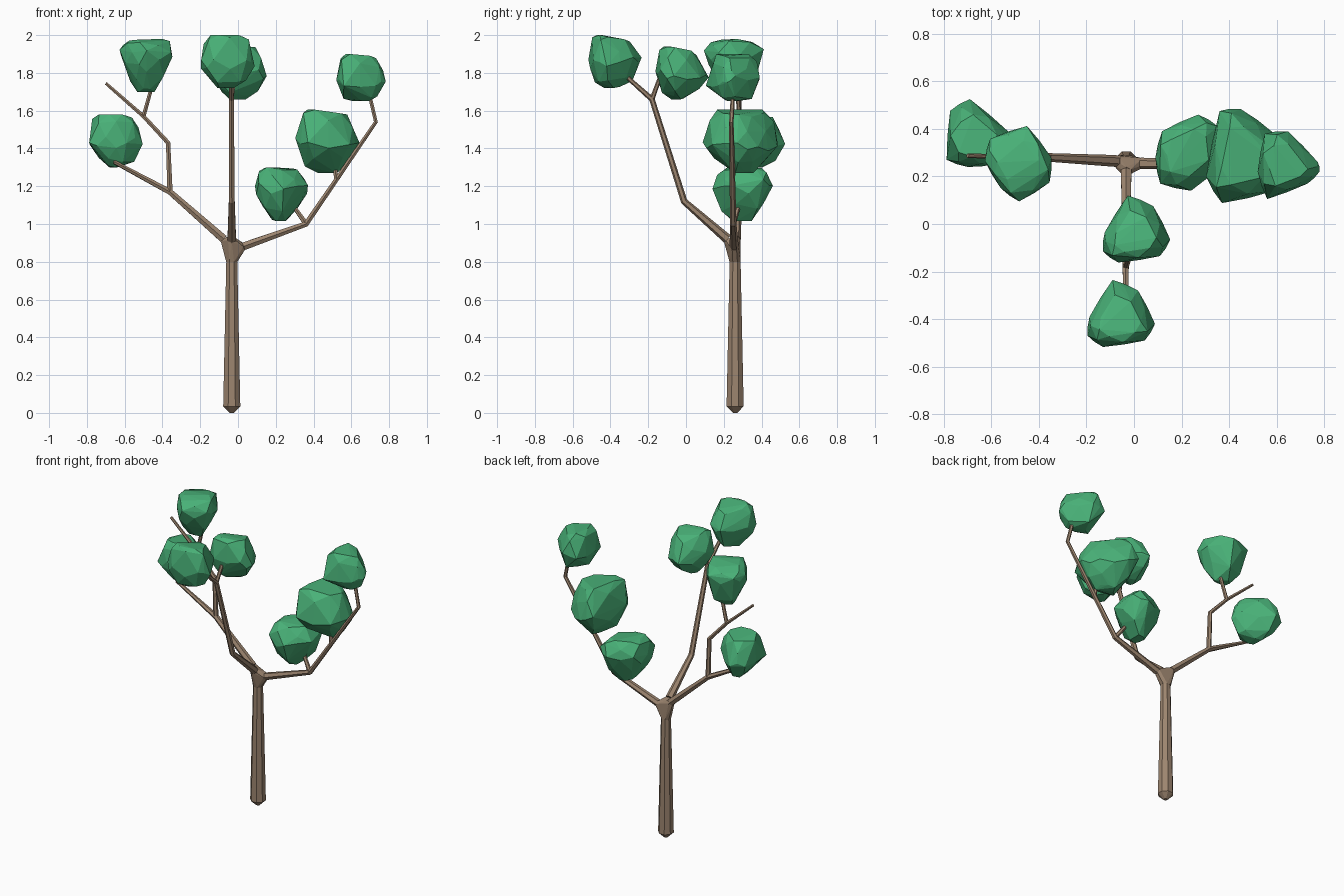
import bpy, bmesh, math, random
from mathutils import Vector

random.seed(4)
cube = bpy.data.objects.get("Cube")
if cube:
    bpy.data.objects.remove(cube, do_unlink=True)


def material(name, rgb):
    mat = bpy.data.materials.new(name)
    mat.use_nodes = True
    colour = (*rgb, 1.0)
    mat.diffuse_color = colour
    mat.node_tree.nodes["Principled BSDF"].inputs["Base Color"].default_value = colour
    return mat


bark = material("bark brown", (0.335, 0.235, 0.16))
leaf = material("leaf green", (0.066, 0.44, 0.187))


def finish(name, bm, mat):
    bmesh.ops.recalc_face_normals(bm, faces=bm.faces)
    mesh = bpy.data.meshes.new(name)
    bm.to_mesh(mesh)
    bm.free()
    mesh.materials.append(mat)
    obj = bpy.data.objects.new(name, mesh)
    bpy.context.collection.objects.link(obj)
    return obj


def hull(name, points, mat):
    bm = bmesh.new()
    for p in points:
        bm.verts.new(p)
    result = bmesh.ops.convex_hull(bm, input=bm.verts)
    spare = {v for v in result["geom_interior"] + result["geom_unused"]
             if isinstance(v, bmesh.types.BMVert) and not v.link_faces}
    bmesh.ops.delete(bm, geom=list(spare), context="VERTS")
    return finish(name, bm, mat)


def ring(centre, direction, radius, sides):
    """Points of a regular polygon facing along a direction."""
    turn = Vector((0, 0, 1)).rotation_difference(direction)
    angles = [math.tau * (i + 0.5) / sides for i in range(sides)]
    return [centre + turn @ Vector((radius * math.cos(a), radius * math.sin(a), 0))
            for a in angles]


def limb(name, path, sides=6):
    """Tapered faceted tube through (x, y, z, radius) stations."""
    pts = [Vector(p[:3]) for p in path]
    bm = bmesh.new()
    rings = []
    for i, (p, station) in enumerate(zip(pts, path)):
        before = (p - pts[i - 1]).normalized() if i else Vector()
        after = (pts[i + 1] - p).normalized() if i + 1 < len(pts) else Vector()
        corners = ring(p, (before + after).normalized(), station[3], sides)
        rings.append([bm.verts.new(c) for c in corners])
    for low, high in zip(rings, rings[1:]):
        for i in range(sides):
            j = (i + 1) % sides
            bm.faces.new((low[i], low[j], high[j], high[i]))
    bm.faces.new(rings[0])
    bm.faces.new(rings[-1])
    return finish(name, bm, bark)


def crown(name, bottom, waist, top, slope, outline):
    """Faceted leaf clump from its plan outline, three heights and top slope."""
    corners = [Vector((x, y, 0)) for x, y in outline]
    middle = sum(corners, Vector()) / len(corners)
    mids = [(a + b) / 2 for a, b in zip(corners, corners[1:] + corners[:1])]
    up, down = top - waist, waist - bottom
    tilt = Vector((*slope, 0))
    layers = [(mids, 0.35, bottom, 0.03), (corners, 0.7, waist - 0.62 * down, 0.03),
              (mids, 1.03, waist - 0.15 * down, 0.03), (corners, 1.0, waist, 0.03),
              (mids, 0.93, waist + 0.6 * up, 0.02), (corners, 0.62, top, 0.02)]
    points = []
    for loop, scale, height, wobble in layers:
        for k, p in enumerate(loop):
            offset = (p - middle) * scale
            shift = random.uniform(-wobble, wobble)
            if height in (top, bottom):
                shift = 0 if k % 3 == 0 else math.copysign(abs(shift), waist - height)
            if height > waist:
                shift += tilt.dot(offset)
            q = middle + offset
            q.z = min(top, height + shift)
            points.append(q)
    return hull(name, points, leaf)


# Trunk with a pointed foot
tx, ty = -0.033, 0.26
limb("trunk", [(tx, ty, 0, 0.012), (tx, ty, 0.035, 0.049), (tx, ty, 0.82, 0.031)], 8)

# Flared fork joining the trunk to three boughs
starts = [Vector((-0.075, 0.265, 0.92)), Vector((0.03, 0.255, 0.882)),
          Vector((tx, 0.22, 0.92))]
node = Vector((tx, ty, 0.86))
collar = ring(Vector((tx, ty, 0.8)), Vector((0, 0, 1)), 0.032, 8)
for s in starts:
    collar += ring(s, (s - node).normalized(), 0.023, 6)
hull("fork", collar, bark)

# Boughs and twigs
left_elbow = (0.36, 0.25, 1.0)
right_elbow = (-0.36, 0.28, 1.17)
right_knot = (-0.5, 0.282, 1.57)
front_knot = (-0.035, -0.18, 1.66)
limbs = {
    "right_bough": [(*starts[0], 0.025), (*right_elbow, 0.018),
                    (-0.65, 0.285, 1.325, 0.012), (-0.655, 0.33, 1.4, 0.011)],
    "right_upper_branch": [(*right_elbow, 0.016), (-0.37, 0.28, 1.43, 0.014),
                           (*right_knot, 0.012), (-0.7, 0.287, 1.745, 0.009)],
    "right_twig": [(*right_knot, 0.012), (-0.45, 0.27, 1.75, 0.011)],
    "left_bough": [(*starts[1], 0.024), (*left_elbow, 0.017),
                   (0.73, 0.24, 1.54, 0.012), (0.69, 0.25, 1.71, 0.011)],
    "left_low_twig": [(*left_elbow, 0.015), (0.29, 0.28, 1.1, 0.011)],
    "left_middle_twig": [(0.52, 0.245, 1.235, 0.013), (0.51, 0.26, 1.34, 0.011)],
    "front_bough": [(*starts[2], 0.026), (tx, -0.01, 1.12, 0.018),
                    (*front_knot, 0.015), (-0.035, -0.32, 1.785, 0.011)],
    "front_twig": [(*front_knot, 0.013), (-0.02, -0.14, 1.77, 0.011)],
}
for name, path in limbs.items():
    limb(name, path)

# Leaf clumps: the two front ones share an outline
front_outline = [(-0.195, -0.47), (-0.187, -0.39), (-0.09, -0.235), (0.017, -0.28),
                 (0.088, -0.42), (0.045, -0.49), (-0.13, -0.517)]
crown("front_crown", 1.72, 1.86, 2.0, (0, -0.3), front_outline)
crown("middle_crown", 1.66, 1.8, 1.94, (0, -0.3),
      [(x + 0.064, y + 0.355) for x, y in front_outline])
crown("right_low_crown", 1.3, 1.45, 1.58, (-0.1, -0.15),
      [(-0.69, 0.525), (-0.773, 0.476), (-0.788, 0.27), (-0.70, 0.24),
       (-0.59, 0.25), (-0.505, 0.32), (-0.53, 0.39)])
crown("right_high_crown", 1.7, 1.9, 1.98, (0.1, 0),
      [(-0.627, 0.265), (-0.605, 0.358), (-0.45, 0.412), (-0.348, 0.28),
       (-0.355, 0.175), (-0.483, 0.095), (-0.56, 0.15)])
crown("left_high_crown", 1.65, 1.76, 1.9, (-0.3, -0.1),
      [(0.78, 0.22), (0.773, 0.26), (0.647, 0.39), (0.55, 0.38),
       (0.52, 0.22), (0.56, 0.105), (0.73, 0.17)])
crown("left_middle_crown", 1.27, 1.43, 1.605, (-0.25, -0.1),
      [(0.36, 0.475), (0.45, 0.483), (0.59, 0.38), (0.643, 0.27),
       (0.59, 0.14), (0.37, 0.088), (0.303, 0.2)])
crown("left_low_crown", 1.015, 1.21, 1.3, (-0.1, 0),
      [(0.27, 0.46), (0.118, 0.39), (0.09, 0.28), (0.11, 0.17),
       (0.24, 0.14), (0.37, 0.25), (0.353, 0.41)])
